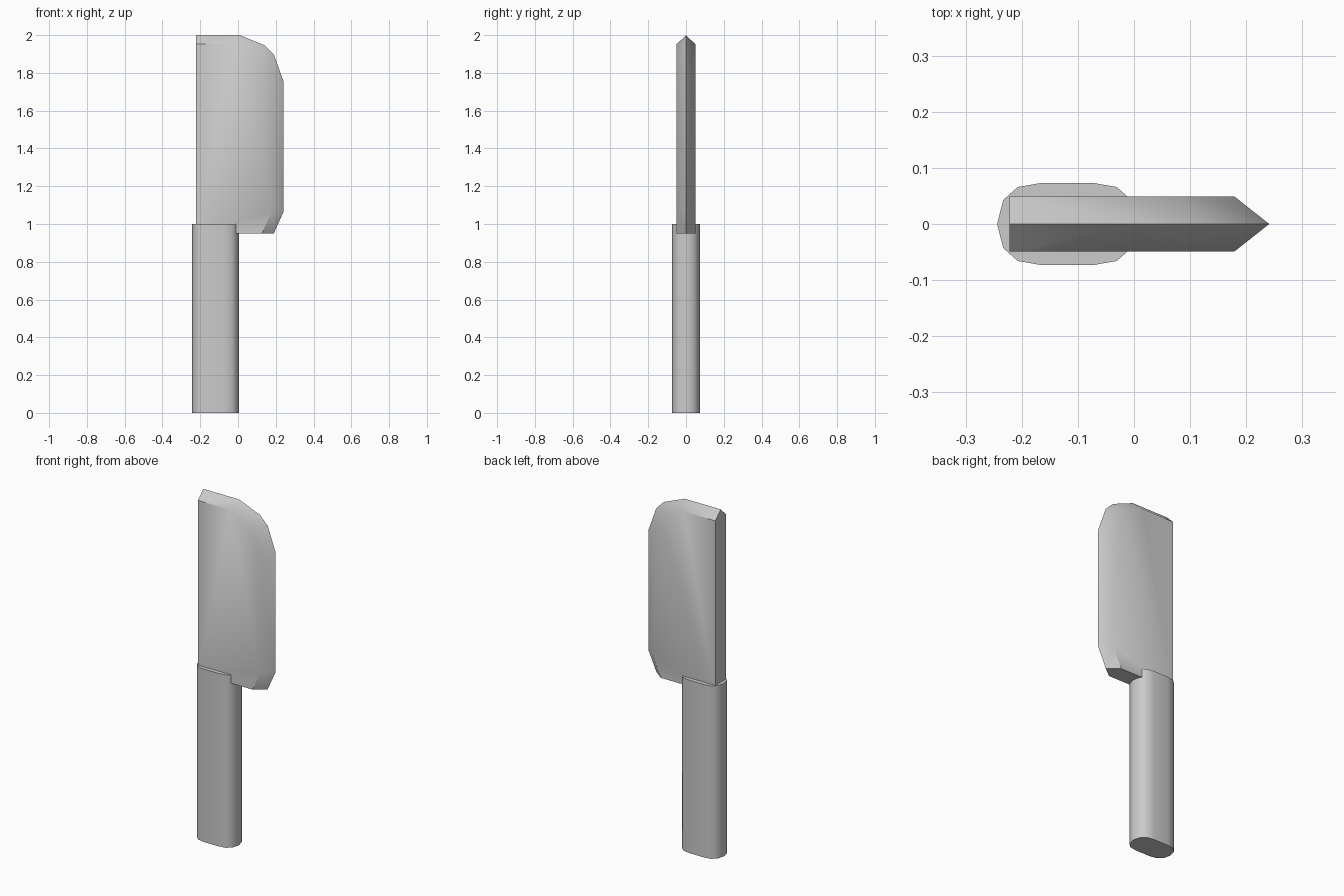
import bpy, bmesh, math

if "Cube" in bpy.data.objects:
    bpy.data.objects.remove(bpy.data.objects["Cube"])


def finish(name, bm):
    bmesh.ops.recalc_face_normals(bm, faces=bm.faces[:])
    mesh = bpy.data.meshes.new(name)
    bm.to_mesh(mesh)
    bm.free()
    obj = bpy.data.objects.new(name, mesh)
    bpy.context.collection.objects.link(obj)
    bpy.ops.object.select_all(action='DESELECT')
    obj.select_set(True)
    bpy.context.view_layer.objects.active = obj
    bpy.ops.object.shade_smooth_by_angle(angle=math.radians(40))
    return obj


# Handle: flattened oval section mirrored from one quarter, extruded up
cx = -0.119
quarter = [(0.125, 0), (0.114, 0.043), (0.088, 0.066), (0.047, 0.073)]
half = quarter + [(-x, y) for x, y in reversed(quarter)]
section = half + [(x, -y) for x, y in reversed(half[1:-1])]
bm = bmesh.new()
base = bm.faces.new([bm.verts.new((cx + x, y, 0)) for x, y in section])
top = bmesh.ops.extrude_face_region(bm, geom=[base], use_keep_orig=True)
bmesh.ops.translate(bm, vec=(0, 0, 1), verts=[v for v in top['geom'] if isinstance(v, bmesh.types.BMVert)])
finish("handle", bm)

# Blade: flat sides (rim) tapering to a sharp centre edge (edge)
t = 0.049
back, bottom = -0.222, 0.951
edge = [(back, 2.0), (0.008, 2.0), (0.141, 1.946), (0.19, 1.897),
        (0.241, 1.755), (0.241, 1.065), (0.19, bottom)]
rim = [(back, 1.952), (-0.02, 1.952), (0.077, 1.903), (0.127, 1.838),
       (0.179, 1.73), (0.179, 1.065), (0.127, bottom)]
bm = bmesh.new()
mid = [bm.verts.new((x, 0, z)) for x, z in edge]
corners, rims = [], []
for y in (-t, t):
    r = [bm.verts.new((x, y, z)) for x, z in rim]
    c = bm.verts.new((back, y, bottom))
    bm.faces.new(r + [c])
    for i in range(len(r) - 1):
        bm.faces.new((r[i], mid[i], mid[i + 1], r[i + 1]))
    rims.append(r)
    corners.append(c)
# Spine and underside caps
for i in (0, -1):
    bm.faces.new((corners[0], rims[0][i], mid[i], rims[1][i], corners[1]))
finish("blade", bm)
